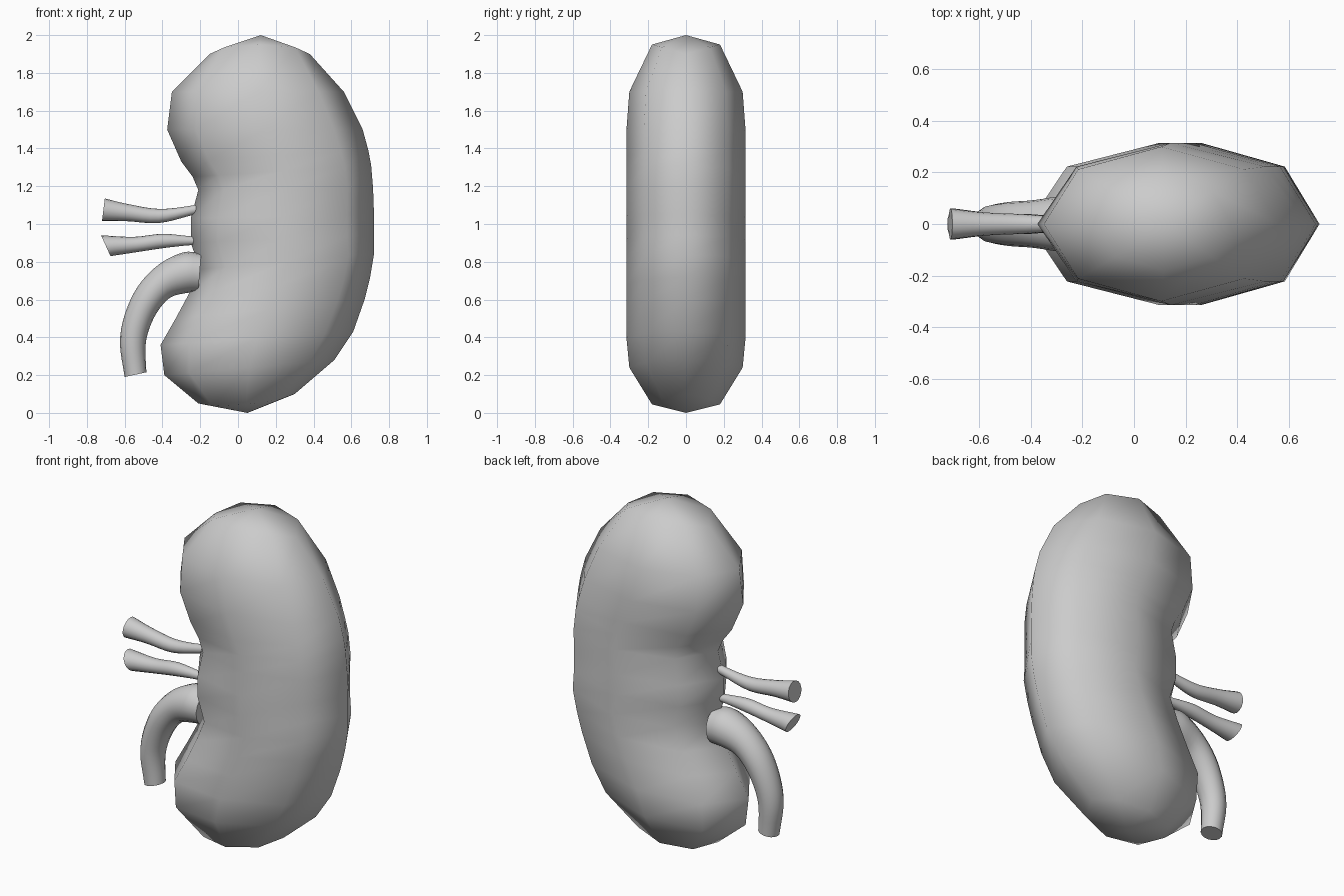
import bpy, bmesh, math
from mathutils import Vector

cube = bpy.data.objects.get("Cube")
if cube:
    bpy.data.objects.remove(cube, do_unlink=True)

grey = bpy.data.materials.new("plain grey")
grey.use_nodes = True
grey.diffuse_color = (0.6, 0.6, 0.6, 1)
grey.node_tree.nodes["Principled BSDF"].inputs["Base Color"].default_value = (0.6, 0.6, 0.6, 1)


def add_ring(bm, a, b, depth, sides, lift=0.0):
    """Elliptical ring whose ends in the xz plane are a and b."""
    a, b = Vector((a[0], 0, a[1])), Vector((b[0], 0, b[1]))
    mid, half = (a + b) / 2, (a - b) / 2
    ring = []
    for i in range(sides):
        t = math.tau * i / sides
        bulge = Vector((0, 0, lift * abs(math.sin(t))))
        ring.append(bm.verts.new(mid + half * math.cos(t)
                                 + Vector((0, depth * math.sin(t), 0)) + bulge))
    return ring


def bridge(bm, rings):
    for r, s in zip(rings, rings[1:]):
        n = len(r)
        for i in range(n):
            j = (i + 1) % n
            bm.faces.new((r[i], r[j], s[j], s[i]))


def finish(bm, name, angle):
    bmesh.ops.recalc_face_normals(bm, faces=bm.faces)
    mesh = bpy.data.meshes.new(name)
    bm.to_mesh(mesh)
    bm.free()
    mesh.materials.append(grey)
    obj = bpy.data.objects.new(name, mesh)
    bpy.context.collection.objects.link(obj)
    bpy.ops.object.select_all(action='DESELECT')
    obj.select_set(True)
    bpy.context.view_layer.objects.active = obj
    bpy.ops.object.shade_smooth_by_angle(angle=math.radians(angle))


# Kidney body: outer edge, inner edge, half depth, bulge towards the pole
body = [
    ((0.30, 0.10), (-0.21, 0.05), 0.18, -0.03),
    ((0.51, 0.28), (-0.39, 0.20), 0.30, 0),
    ((0.61, 0.43), (-0.41, 0.36), 0.315, 0),
    ((0.67, 0.60), (-0.33, 0.50), 0.315, 0),
    ((0.70, 0.72), (-0.26, 0.63), 0.315, 0),
    ((0.72, 0.84), (-0.20, 0.76), 0.315, 0),
    ((0.72, 0.94), (-0.25, 0.90), 0.315, 0),
    ((0.72, 1.05), (-0.25, 1.03), 0.315, 0),
    ((0.715, 1.19), (-0.21, 1.18), 0.315, 0),
    ((0.705, 1.31), (-0.24, 1.25), 0.315, 0),
    ((0.69, 1.39), (-0.30, 1.33), 0.315, 0),
    ((0.66, 1.50), (-0.375, 1.50), 0.315, 0),
    ((0.56, 1.70), (-0.35, 1.70), 0.30, 0),
    ((0.38, 1.90), (-0.15, 1.90), 0.18, 0.05),
]
bm = bmesh.new()
rings = [add_ring(bm, a, b, d, 8, lift) for a, b, d, lift in body]
bridge(bm, rings)
for ring, pole in ((rings[0], (0.05, 0, 0)), (rings[-1], (0.12, 0, 2.0))):
    tip = bm.verts.new(pole)
    for i in range(8):
        bm.faces.new((ring[i], ring[(i + 1) % 8], tip))
finish(bm, "kidney_body", 75)


def spline(p, q, r, s, t):
    return (2 * q + (r - p) * t + (2 * p - 5 * q + 4 * r - s) * t * t
            + (3 * q - p - 3 * r + s) * t ** 3) / 2


def tube(name, pairs, steps=4, sides=16):
    """Tapered tube through pairs of opposite silhouette points."""
    keys = [Vector((*a, *b)) for a, b in pairs]
    keys = [2 * keys[0] - keys[1]] + keys + [2 * keys[-1] - keys[-2]]
    path = [spline(*keys[i:i + 4], k / steps)
            for i in range(len(keys) - 3) for k in range(steps)] + [keys[-2]]
    bm = bmesh.new()
    rings = [add_ring(bm, v[:2], v[2:], (Vector(v[:2]) - Vector(v[2:])).length / 2, sides)
             for v in path]
    bridge(bm, rings)
    bm.faces.new(rings[0])
    bm.faces.new(rings[-1])
    finish(bm, name, 50)


# Curved drain tube and the two flared vessels
tube("ureter", [((-0.195, 0.845), (-0.21, 0.64)),
                ((-0.29, 0.85), (-0.27, 0.635)),
                ((-0.42, 0.785), (-0.36, 0.61)),
                ((-0.53, 0.67), (-0.43, 0.53)),
                ((-0.60, 0.52), (-0.475, 0.43)),
                ((-0.625, 0.37), (-0.49, 0.34)),
                ((-0.60, 0.19), (-0.485, 0.215))])
tube("upper_vessel", [((-0.15, 1.12), (-0.14, 1.075)),
                      ((-0.26, 1.095), (-0.25, 1.045)),
                      ((-0.42, 1.08), (-0.42, 1.005)),
                      ((-0.58, 1.105), (-0.59, 1.015)),
                      ((-0.705, 1.135), (-0.72, 1.015))])
tube("lower_vessel", [((-0.14, 0.93), (-0.14, 0.89)),
                      ((-0.25, 0.935), (-0.25, 0.888)),
                      ((-0.40, 0.948), (-0.39, 0.873)),
                      ((-0.55, 0.932), (-0.53, 0.852)),
                      ((-0.725, 0.94), (-0.675, 0.83))])
